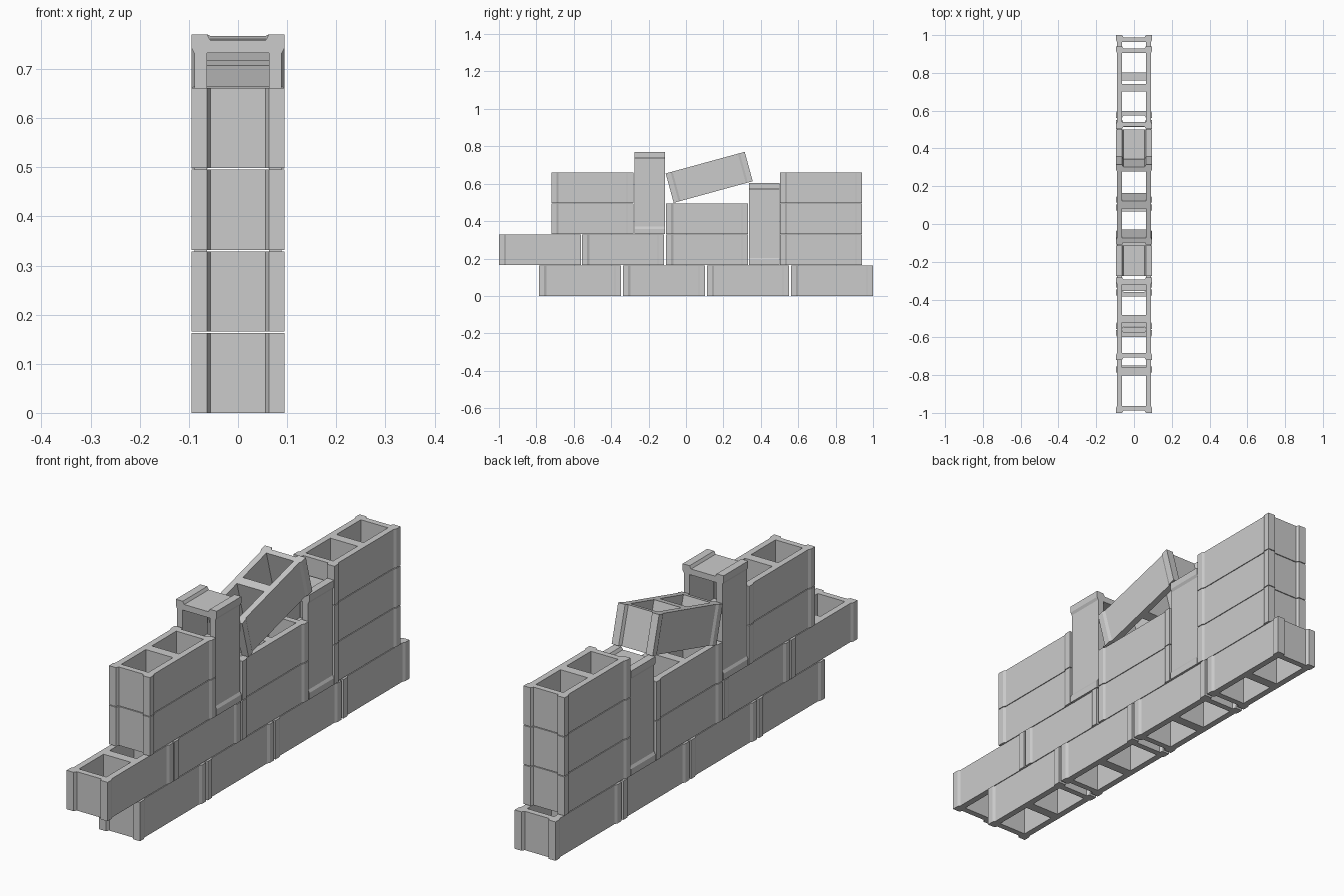
import bpy, bmesh, math
from mathutils import Vector

if "Cube" in bpy.data.objects:
    bpy.data.objects.remove(bpy.data.objects["Cube"])

L, H = 0.438, 0.163          # block length and height
PITCH = 0.166                # course spacing including the joint
h = L / 2


def block_mesh():
    """Hollow masonry block: flanged outline with two square cores, extruded up."""
    quarter = [(0.056, h - 0.012), (0.063, h), (0.095, h),
               (0.095, h - 0.027), (0.089, h - 0.038)]
    right = quarter + [(x, -y) for x, y in reversed(quarter)]
    outline = right + [(-x, -y) for x, y in right]
    loops = [outline]
    for s in (1, -1):
        a, b = s * 0.02, s * (h - 0.037)
        loops.append([(-0.063, a), (0.063, a), (0.063, b), (-0.063, b)])

    bm = bmesh.new()
    edges = []
    for loop in loops:
        vs = [bm.verts.new((x, y, -H / 2)) for x, y in loop]
        edges += [bm.edges.new((vs[i - 1], vs[i])) for i in range(len(vs))]
    bmesh.ops.triangle_fill(bm, edges=edges, use_beauty=True, use_dissolve=False,
                            normal=Vector((0, 0, 1)))
    res = bmesh.ops.extrude_face_region(bm, geom=bm.faces[:], use_keep_orig=True)
    top = [g for g in res["geom"] if isinstance(g, bmesh.types.BMVert)]
    bmesh.ops.translate(bm, vec=(0, 0, H), verts=top)
    bmesh.ops.recalc_face_normals(bm, faces=bm.faces[:])
    me = bpy.data.meshes.new("hollow_block")
    bm.to_mesh(me)
    bm.free()
    return me


mesh = block_mesh()


def place(name, y, z, tilt=0.0):
    ob = bpy.data.objects.new(name, mesh)
    ob.location = (0, y, z)
    ob.rotation_euler = (math.radians(tilt), 0, 0)
    bpy.context.collection.objects.link(ob)


# Level blocks, by course: y centres
courses = [
    [-0.566, -0.117, 0.332, 0.781],
    [-0.781, -0.336, 0.113, 0.722],
    [-0.501, 0.113, 0.722],
    [-0.501, 0.722],
]
for c, centres in enumerate(courses):
    for i, y in enumerate(centres):
        place(f"course_{c + 1}_block_{i + 1}", y, c * PITCH + H / 2)

# Blocks standing on end
place("upright_block_left", -0.195, 2 * PITCH + h, 90)
place("upright_block_right", 0.419, PITCH + h, 90)

# Block leaning on the right upright
place("leaning_block", 0.124, 0.634, 15.3)
